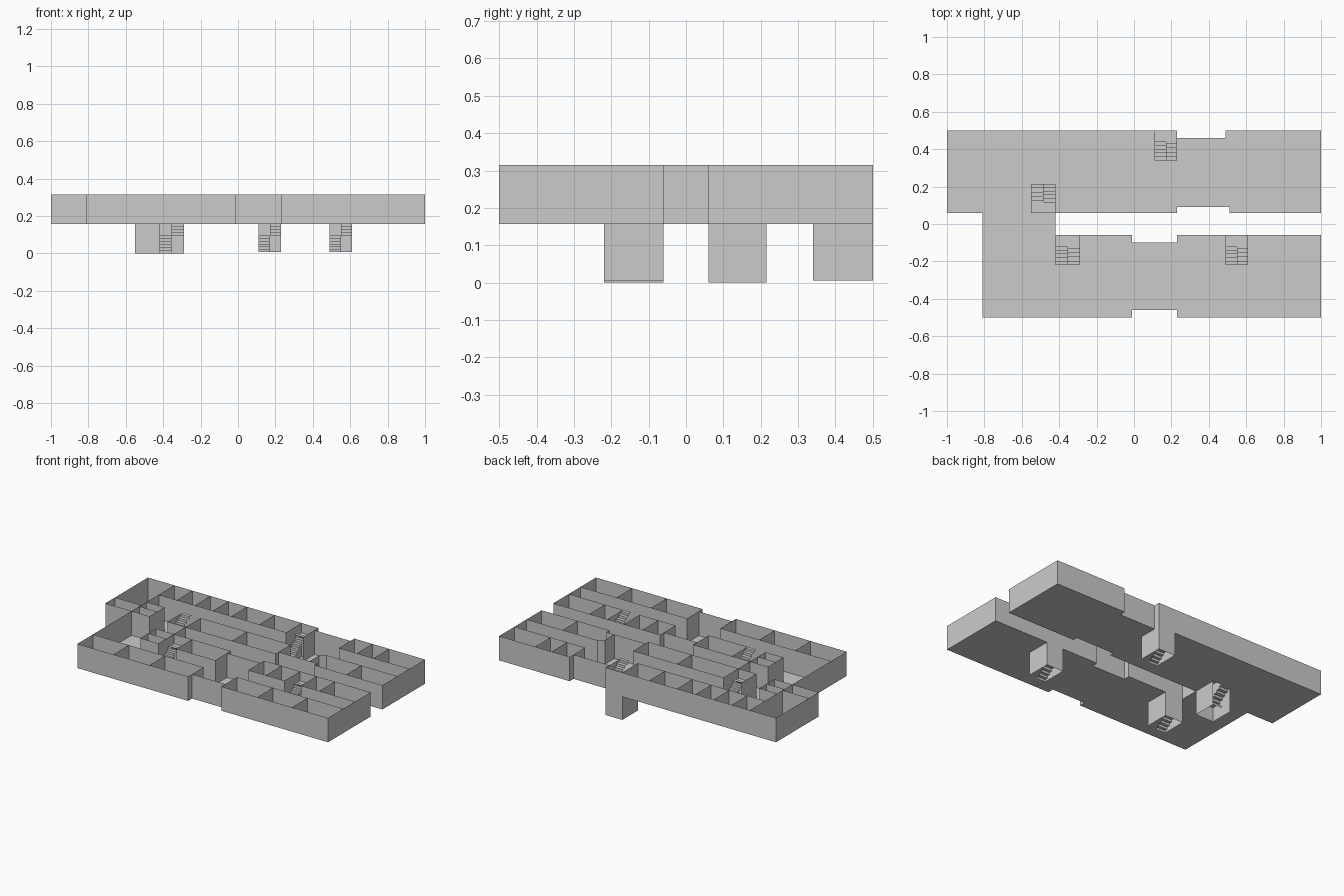
import bpy

if "Cube" in bpy.data.objects:
    bpy.data.objects.remove(bpy.data.objects["Cube"])

FLOOR, TOP = 0.157, 0.315


def sheet(name, quads):
    """One object made of flat panels, each given as corner points."""
    verts, faces = [], []
    for q in quads:
        faces.append(list(range(len(verts), len(verts) + len(q))))
        verts += q
    me = bpy.data.meshes.new(name)
    me.from_pydata(verts, [], faces)
    ob = bpy.data.objects.new(name, me)
    bpy.context.collection.objects.link(ob)
    return ob


def wall(x0, y0, x1, y1, z0=FLOOR, z1=TOP):
    return [(x0, y0, z0), (x1, y1, z0), (x1, y1, z1), (x0, y0, z1)]


def flat(x0, y0, x1, y1, z):
    return [(x0, y0, z), (x1, y0, z), (x1, y1, z), (x0, y1, z)]


def row(y, *spans):
    return [wall(a, y, b, y) for a, b in spans]


def cols(y0, y1, *xs):
    return [wall(x, y0, x, y1) for x in xs]


# Stairwells: left x, right x, corridor-side y, closed y, bottom z
wells = [(-.42, -.29, -.22, -.06, 0), (.49, .61, -.22, -.06, .006),
         (-.55, -.42, .215, .06, 0), (.11, .23, .34, .5, .006)]

# Floor slab: union of rectangles with the stairwells left open
areas = [(-1, .06, .23, .5), (.23, .09, .51, .46), (.49, .09, .51, .5),
         (.51, .06, 1, .5), (-.81, -.5, -.42, .06), (-.42, -.5, -.01, -.06),
         (-.01, -.46, .23, -.1), (.23, -.5, 1, -.06)]
holes = [(a, min(c, d), b, max(c, d)) for a, b, c, d, _ in wells]
xs = sorted({v for r in areas + holes for v in (r[0], r[2])})
ys = sorted({v for r in areas + holes for v in (r[1], r[3])})


def inside(rects, x, y):
    return any(r[0] < x < r[2] and r[1] < y < r[3] for r in rects)


cells = []
for a, b in zip(xs, xs[1:]):
    for c, d in zip(ys, ys[1:]):
        x, y = (a + b) / 2, (c + d) / 2
        if inside(areas, x, y) and not inside(holes, x, y):
            cells.append(flat(a, c, b, d, FLOOR))
sheet("floor", cells)

# Back wing: outer row of rooms, then courtyard row
sheet("back_outer_rooms",
      row(.5, (-1, .23), (.49, 1)) + row(.46, (.23, .49))
      + row(.34, (-.81, .11), (.49, 1))
      + cols(.34, .5, -.68, -.55, -.42, -.285, -.085, .11, .23, .49, .62, .74))
sheet("back_courtyard_rooms",
      row(.06, (-.55, .23), (.51, 1)) + row(.09, (.23, .51))
      + row(.215, (-.42, .23), (.49, 1))
      + cols(.06, .215, -.55, -.42, -.085, .23, .74)
      + cols(.06, .09, .51) + cols(.09, .185, .455)
      + [wall(.455, .185, .49, .215)])

# Front wing
sheet("front_courtyard_rooms",
      row(-.06, (-.55, -.01), (.23, 1)) + row(-.1, (-.01, .23))
      + row(-.22, (-.55, -.42), (-.29, -.01), (.23, .49), (.61, 1))
      + row(-.14, (-.55, -.42))
      + cols(-.22, -.06, -.55, -.42, -.29, -.01, .23, .355, .49, .61, .74))
sheet("front_outer_rooms",
      row(-.5, (-.81, -.01), (.23, 1)) + row(-.46, (-.01, .23))
      + row(-.34, (-.81, -.01), (.23, 1))
      + cols(-.5, -.34, -.55, -.29, -.01, .23, .49, .74))

# Left block, connecting hall and wing ends
sheet("left_block",
      row(.5, (-1, -.81)) + row(.06, (-1, -.68)) + row(.16, (-1, -.81))
      + row(.14, (-.81, -.68)) + row(.215, (-.81, -.68))
      + cols(.06, .5, -1, -.81) + cols(.06, .215, -.68))
sheet("hall_outer_wall", cols(-.5, .06, -.81))
sheet("hall_courtyard_wall", cols(-.06, .06, -.42))
sheet("wing_end_walls", cols(.06, .5, 1) + cols(-.5, -.06, 1))


def flight(x0, x1, pts):
    return [[(x0, y, z), (x1, y, z), (x1, v, w), (x0, v, w)]
            for (y, z), (v, w) in zip(pts, pts[1:])]


def half_turn_stair(x0, x1, y0, y1, z0, z1):
    """Six risers away from the corridor, a landing, four risers back."""
    s = 1 if y1 > y0 else -1
    if s < 0:
        x0, x1 = x1, x0
    xm, h = (x0 + x1) / 2, (z1 - z0) / 10
    up = [(y0, z0)]
    for i in range(6):
        y = y0 + s * .0195 * i
        up += [(y, z0 + h * i), (y, z0 + h * (i + 1))]
    up.append((y1, z0 + h * 6))
    back = [(y1, z0 + h * 6)]
    for i in range(4):
        y = y0 + s * .023 * (4 - i)
        back += [(y, z0 + h * (6 + i)), (y, z0 + h * (7 + i))]
    back.append((y0, z1))
    return flight(x0, xm, up[2:]) + [wall(x0, y0, xm, y0, z0, z0 + h)] \
        + flight(xm, x1, back)


# Stairwell shafts below the floor, and stairs on both levels
for n, (x0, x1, y0, y1, zb) in enumerate(wells, 1):
    sheet(f"stairwell_{n}", [wall(x0, y0, x0, y1, zb, FLOOR),
                             wall(x1, y0, x1, y1, zb, FLOOR),
                             wall(x0, y1, x1, y1, zb, FLOOR)])
    sheet(f"lower_stairs_{n}", half_turn_stair(x0, x1, y0, y1, zb, FLOOR))
    sheet(f"upper_stairs_{n}", half_turn_stair(x0, x1, y0, y1, FLOOR, TOP))
